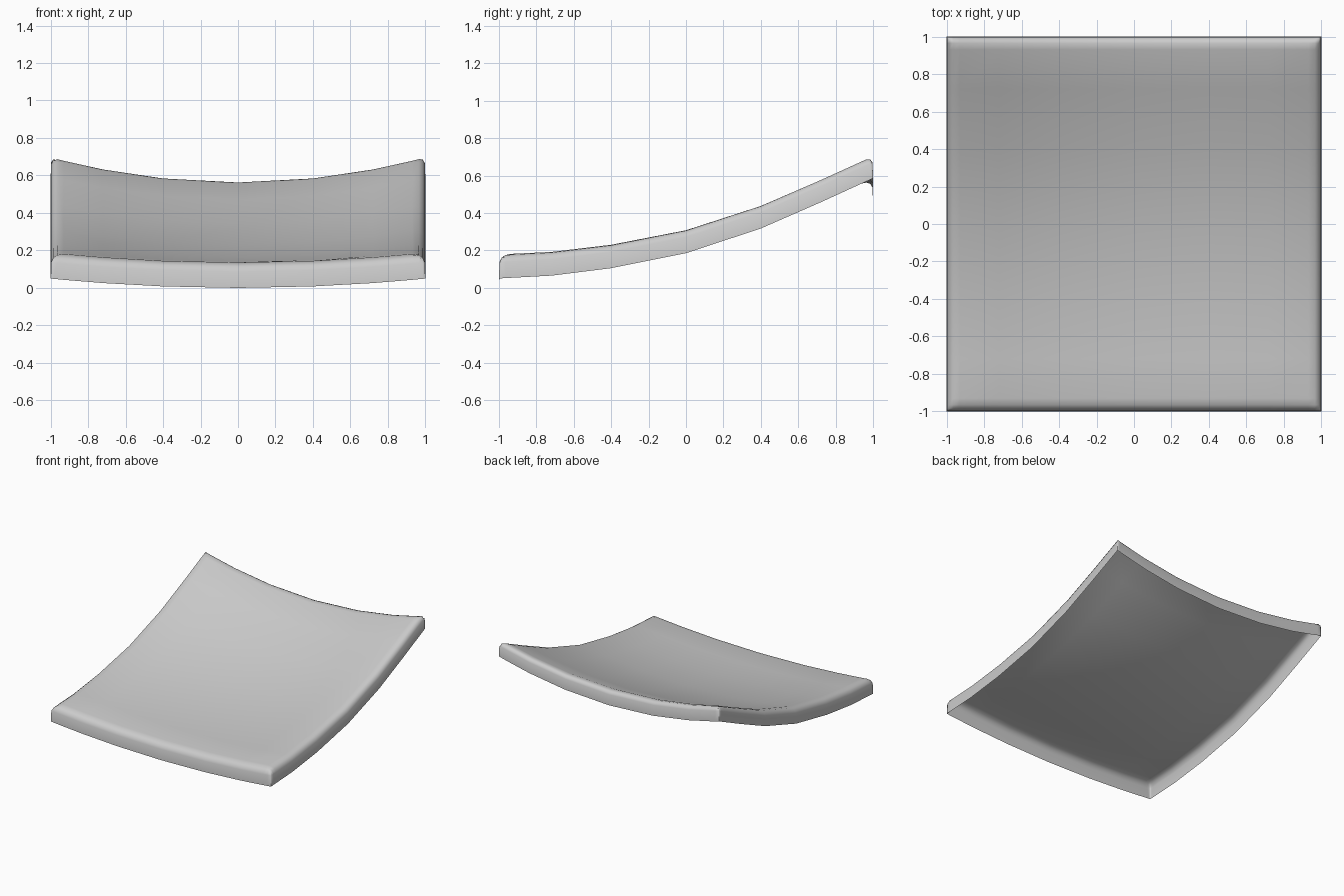
import bpy, bmesh

if "Cube" in bpy.data.objects:
    bpy.data.objects.remove(bpy.data.objects["Cube"])

# Edge height of the panel along y (rises toward the back)
EDGE = [(-1, .185), (-.72, .20), (-.4, .24), (0, .32), (.4, .452), (.72, .592), (1, .72)]


def edge_height(y):
    for (y0, z0), (y1, z1) in zip(EDGE, EDGE[1:]):
        if y <= y1:
            return z0 + (z1 - z0) * (y - y0) / (y1 - y0)
    return EDGE[-1][1]


def top_height(x, y):
    # dished across x, deeper toward the back
    return edge_height(y) - (.0925 + .0425 * y) * (1 - x * x)


# Half section: (position, drop below top); last entry is the open lower rim
HALF = [(.4, 0), (.72, 0), (.93, .002), (.965, .01), (.985, .025), (.997, .05), (1, .137)]
SECTION = [(-p, d) for p, d in reversed(HALF)] + [(0, 0)] + HALF

# Curved panel: one open shell with a rounded lip and short skirt
bm = bmesh.new()
grid = [[bm.verts.new((x, y, top_height(x, y) - max(dx, dy))) for y, dy in SECTION]
        for x, dx in SECTION]
n = len(SECTION)
for i in range(n - 1):
    for j in range(n - 1):
        bm.faces.new((grid[i][j], grid[i + 1][j], grid[i + 1][j + 1], grid[i][j + 1]))
bmesh.ops.remove_doubles(bm, verts=bm.verts, dist=.0005)
low = min(v.co.z for v in bm.verts)
for v in bm.verts:
    v.co.z -= low
for f in bm.faces:
    f.smooth = True

mesh = bpy.data.meshes.new("curved_panel")
bm.to_mesh(mesh)
bm.free()
panel = bpy.data.objects.new("curved_panel", mesh)
bpy.context.collection.objects.link(panel)
